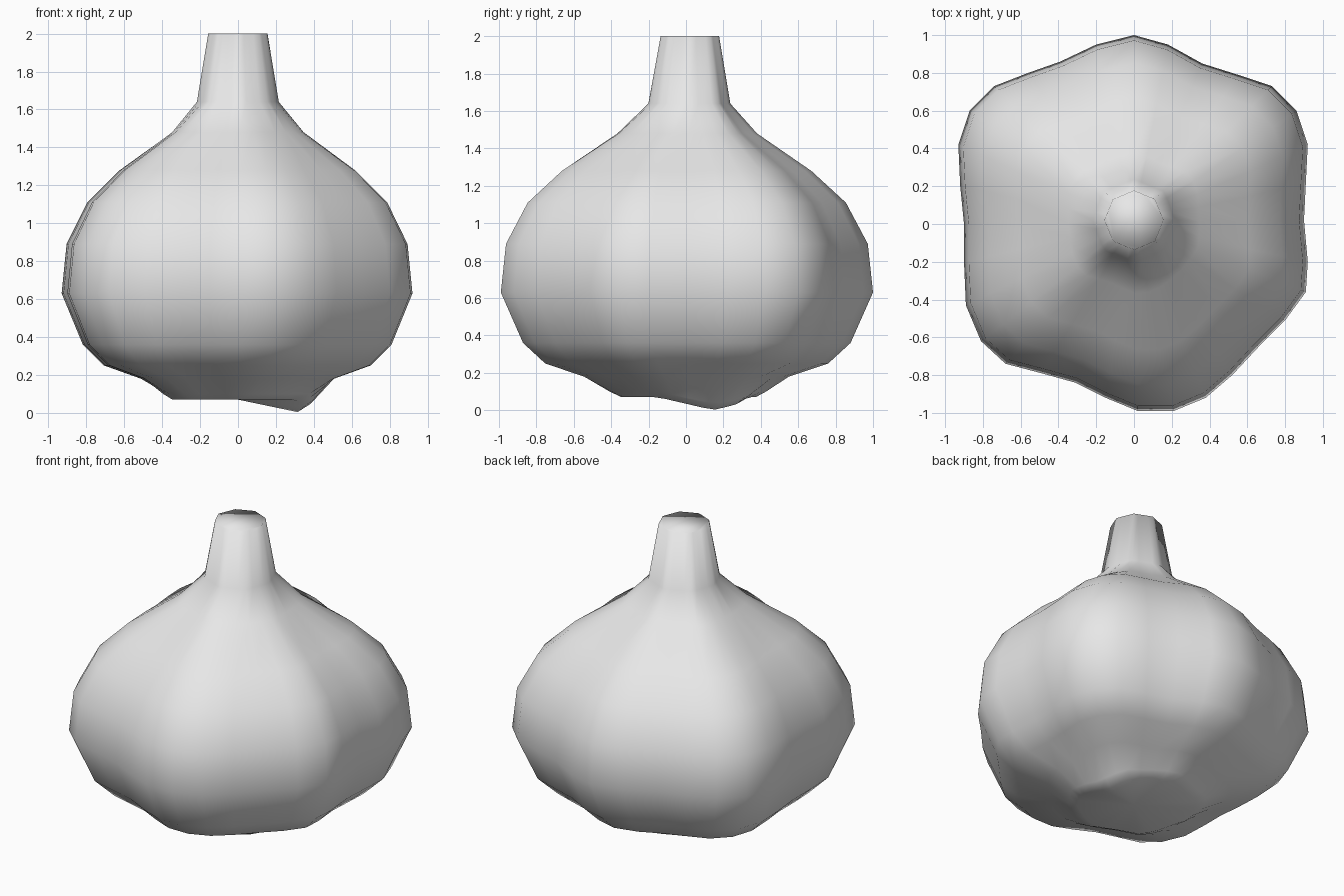
import bpy, bmesh, math
from mathutils import Vector

cube = bpy.data.objects.get("Cube")
if cube:
    bpy.data.objects.remove(cube, do_unlink=True)

# Off-white skin
skin = bpy.data.materials.new("pale_skin")
skin.use_nodes = True
colour = (0.8, 0.8, 0.8, 1)
skin.diffuse_color = colour
skin.node_tree.nodes["Principled BSDF"].inputs["Base Color"].default_value = colour

# Lobed outline of the cloves at the widest height, counter-clockwise
outline = [Vector(p) for p in (
    (.92, .42), (.86, .6), (.73, .73), (.55, .79), (.36, .85), (.18, .95), (0, 1),
    (-.2, .95), (-.39, .86), (-.56, .8), (-.74, .73), (-.87, .6), (-.93, .42),
    (-.92, .2), (-.9, 0), (-.9, -.2), (-.89, -.43), (-.81, -.62), (-.68, -.74),
    (-.49, -.79), (-.31, -.84), (-.15, -.92), (.02, -.99), (.21, -.99), (.38, -.92),
    (.52, -.8), (.66, -.65), (.8, -.51), (.91, -.36), (.92, -.2), (.9, .02), (.91, .22))]

# Height, scale, and how strongly the cloves show (zero is round)
profile = ((.07, .36, .4), (.1, .42, .6), (.18, .55, 1), (.25, .76, 1), (.36, .88, 1),
           (.63, 1, 1), (.89, .972, 1), (1.11, .855, 1), (1.28, .67, 1),
           (1.48, .375, .75), (1.64, .22, .15), (2, .157, 0))


def octagon(p):
    """Point on a unit octagon in the direction of p."""
    a = math.atan2(p.y, p.x)
    step = math.pi / 4
    off = (a + step / 2) % step - step / 2
    r = 1 / math.cos(step / 2 - abs(off)) * math.cos(step / 2)
    return Vector((math.cos(a), math.sin(a))) * r


def ring(bm, z, scale, lobes):
    verts = []
    for p in outline:
        q = octagon(p).lerp(p, lobes) * scale
        q.y += .02 * (1 - lobes)
        drop = 0
        if z < .15:  # ragged root edge hangs lower on one side
            drop = .07 * max(0, 1 - (q - Vector((.33, .15))).length / .3)
        verts.append(bm.verts.new((q.x, q.y, z - drop)))
    return verts


# Bulb and stem as one skin lofted through the rings
bm = bmesh.new()
rings = [ring(bm, *row) for row in profile]
count = len(outline)
for low, high in zip(rings, rings[1:]):
    for i in range(count):
        j = (i + 1) % count
        bm.faces.new((low[i], low[j], high[j], high[i]))
bm.faces.new(rings[-1])

# Root plate closed to a slightly recessed centre
centre = bm.verts.new((0, 0, .07))
for i in range(count):
    bm.faces.new((centre, rings[0][(i + 1) % count], rings[0][i]))
bmesh.ops.recalc_face_normals(bm, faces=bm.faces)
for f in bm.faces:
    f.smooth = True
mesh = bpy.data.meshes.new("garlic_bulb")
bm.to_mesh(mesh)
bm.free()
mesh.materials.append(skin)
bulb = bpy.data.objects.new("garlic_bulb", mesh)
bpy.context.collection.objects.link(bulb)
